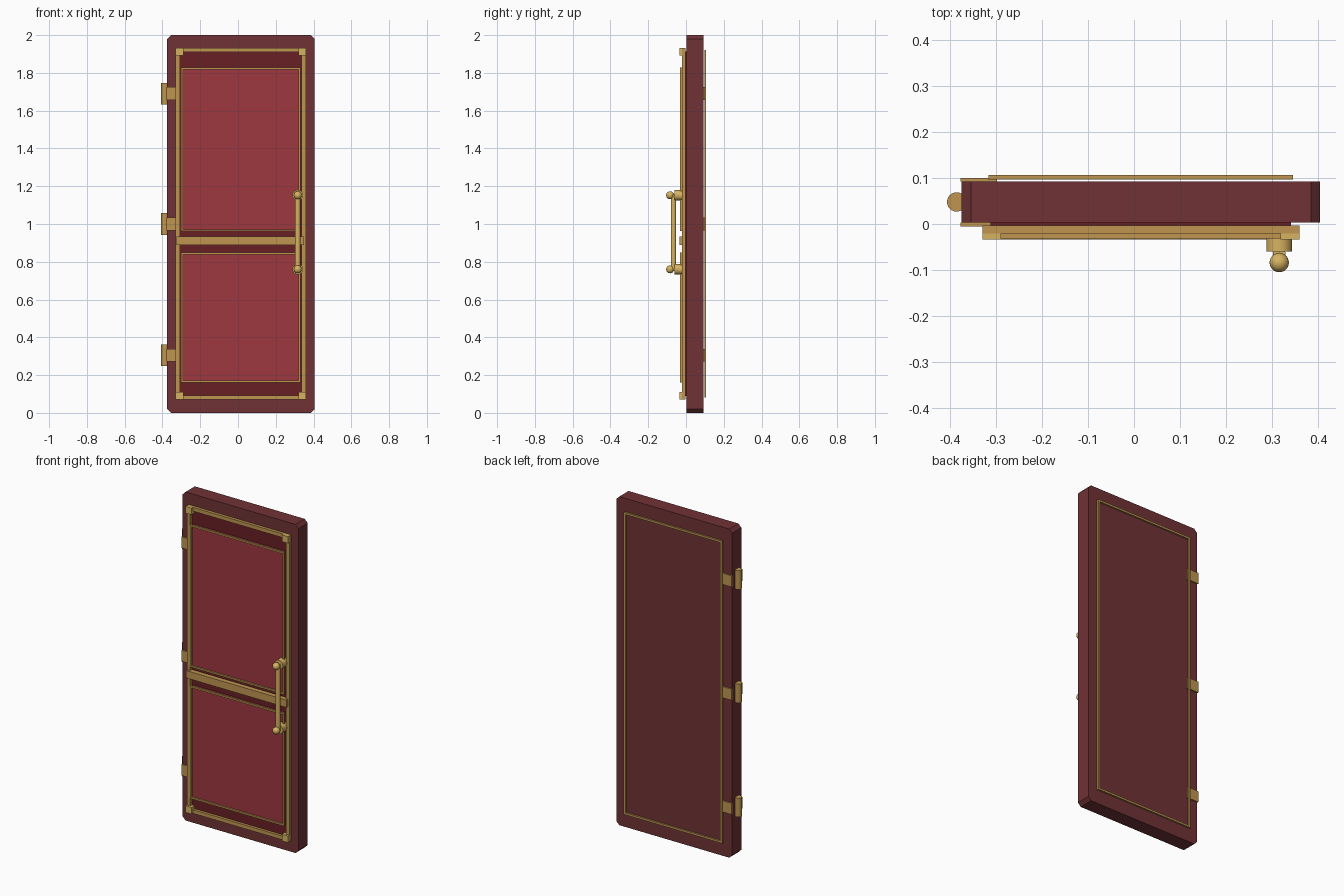
import bpy, bmesh, math

if "Cube" in bpy.data.objects:
    bpy.data.objects.remove(bpy.data.objects["Cube"])


def material(name, rgb):
    m = bpy.data.materials.new(name)
    m.diffuse_color = (*rgb, 1)
    m.use_nodes = True
    m.node_tree.nodes["Principled BSDF"].inputs["Base Color"].default_value = m.diffuse_color
    return m


DARK = material("dark_red", (0.16, 0.032, 0.036))
DEEP = material("deep_red", (0.14, 0.014, 0.018))
RED = material("panel_red", (0.34, 0.038, 0.05))
BRASS = material("brass", (0.52, 0.3, 0.08))
GOLD = material("gold", (0.68, 0.45, 0.12))


def finish(bm, name, mat, smooth=False):
    bmesh.ops.recalc_face_normals(bm, faces=bm.faces)
    me = bpy.data.meshes.new(name)
    bm.to_mesh(me)
    bm.free()
    ob = bpy.data.objects.new(name, me)
    bpy.context.collection.objects.link(ob)
    me.materials.append(mat)
    if smooth:
        bpy.context.view_layer.objects.active = ob
        bpy.ops.object.select_all(action='DESELECT')
        ob.select_set(True)
        bpy.ops.object.shade_smooth_by_angle(angle=math.radians(40))
    return ob


def rect(x0, x1, z0, z1):
    return [(x0, z0), (x1, z0), (x1, z1), (x0, z1)]


def plate(name, outline, y0, y1, mat):
    """Extrude an x-z outline from y0 to y1."""
    bm = bmesh.new()
    a, b = [[bm.verts.new((x, y, z)) for x, z in outline] for y in (y0, y1)]
    bm.faces.new(a)
    bm.faces.new(b)
    n = len(a)
    for i in range(n):
        j = (i + 1) % n
        bm.faces.new((a[i], a[j], b[j], b[i]))
    return finish(bm, name, mat)


def ring(name, x0, x1, z0, z1, w, y0, y1, mat):
    """Mitred rectangular frame of bar width w."""
    bm = bmesh.new()
    out, inn = rect(x0, x1, z0, z1), rect(x0 + w, x1 - w, z0 + w, z1 - w)
    loops = [[bm.verts.new((x, y, z)) for x, z in o]
             for o, y in ((out, y0), (out, y1), (inn, y1), (inn, y0))]
    for k in range(4):
        a, b = loops[k], loops[(k + 1) % 4]
        for i in range(4):
            j = (i + 1) % 4
            bm.faces.new((a[i], a[j], b[j], b[i]))
    return finish(bm, name, mat)


def rod(name, r, h, loc, mat, along_y=False):
    bm = bmesh.new()
    bmesh.ops.create_cone(bm, cap_ends=True, segments=24, radius1=r, radius2=r, depth=h)
    ob = finish(bm, name, mat, True)
    ob.location = loc
    if along_y:
        ob.rotation_euler.x = math.pi / 2
    return ob


# Door slab with clipped corners
X0, X1, C = -0.375, 0.405, 0.02
plate("door_slab", [(X0 + C, 0), (X1 - C, 0), (X1, C), (X1, 2 - C),
                    (X1 - C, 2), (X0 + C, 2), (X0, 2 - C), (X0, C)], 0.003, 0.092, DARK)

# Recessed face and the brass frame round it
plate("front_face", rect(-0.312, 0.342, 0.09, 1.912), -0.005, 0.003, DEEP)
ring("front_frame", -0.33, 0.36, 0.07, 1.933, 0.023, -0.021, -0.003, BRASS)
for x in (-0.33, 0.319):
    for z in (0.07, 1.892):
        plate("frame_corner", rect(x, x + 0.041, z, z + 0.041), -0.034, -0.003, GOLD)

# Two raised panels with thin trim, and the rail between them
for part, z0, z1 in (("lower", 0.162, 0.848), ("upper", 0.962, 1.828)):
    plate(part + "_panel", rect(-0.296, 0.326, z0 + 0.004, z1 - 0.004), -0.022, -0.004, RED)
    ring(part + "_panel_trim", -0.302, 0.331, z0, z1, 0.01, -0.032, -0.02, BRASS)
plate("middle_rail", rect(-0.325, 0.35, 0.89, 0.935), -0.034, -0.004, BRASS)

# Trim on the back, standing just off the slab
ring("back_trim", -0.317, 0.346, 0.082, 1.922, 0.012, 0.097, 0.107, BRASS)

# Hinges
for z in (0.305, 1.0, 1.69):
    rod("hinge_knuckle", 0.021, 0.115, (-0.386, 0.048, z), BRASS)
    for y in (-0.005, 0.092):
        plate("hinge_leaf", rect(-0.378, -0.298, z - 0.034, z + 0.034), y, y + 0.008, BRASS)

# Pull handle: bar, mounts and ball ends
rod("handle_bar", 0.014, 0.4, (0.316, -0.066, 0.955), GOLD)
for z in (0.76, 1.152):
    rod("handle_mount", 0.028, 0.056, (0.316, -0.032, z), GOLD, True)
    bm = bmesh.new()
    bmesh.ops.create_uvsphere(bm, u_segments=24, v_segments=12, radius=0.021)
    finish(bm, "handle_ball", GOLD, True).location = (0.316, -0.084, z)
